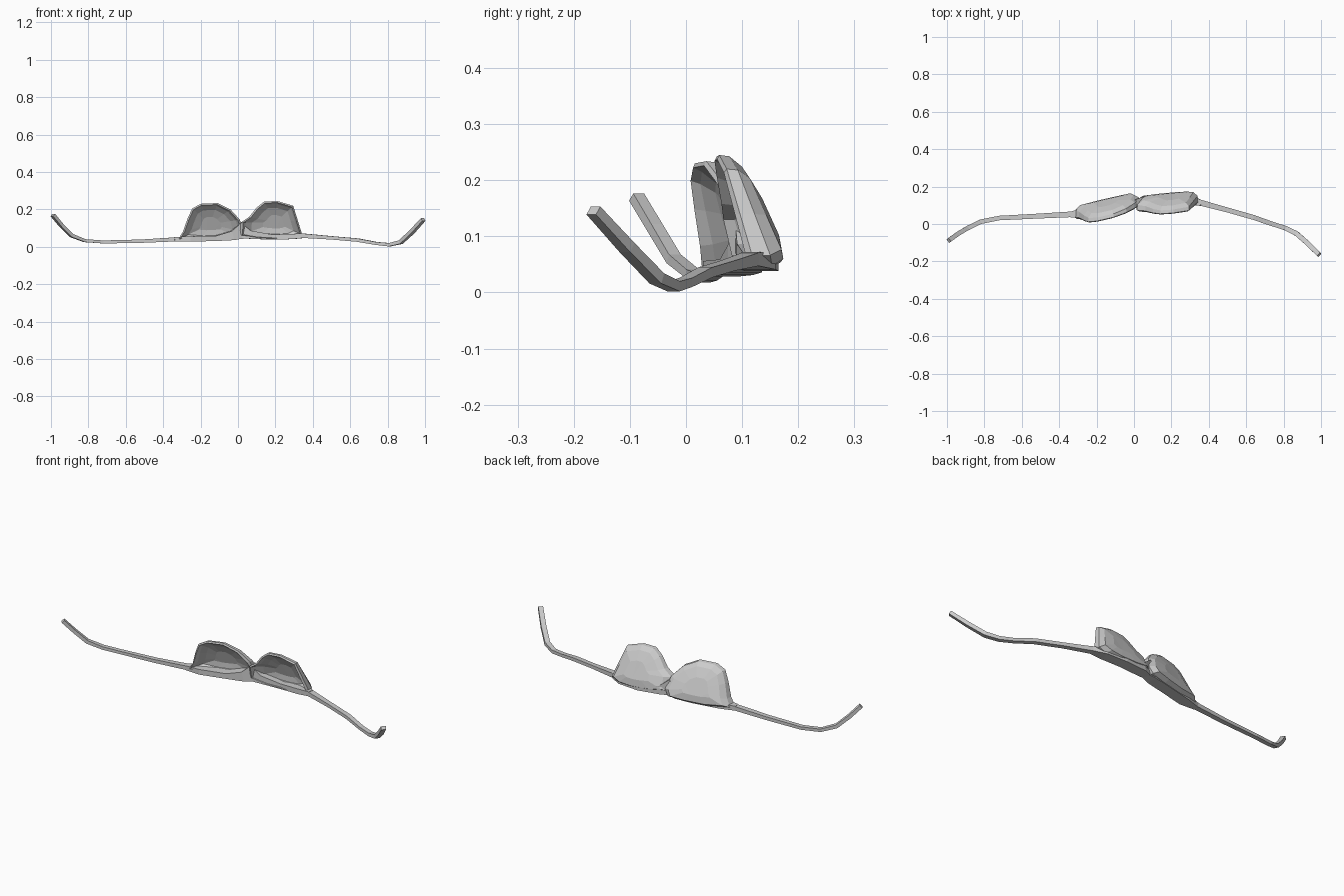
import bpy, bmesh
from mathutils import Vector


def finish(name, bm):
    bmesh.ops.recalc_face_normals(bm, faces=bm.faces)
    me = bpy.data.meshes.new(name)
    bm.to_mesh(me)
    bm.free()
    ob = bpy.data.objects.new(name, me)
    bpy.context.collection.objects.link(ob)
    return ob


def bridge(bm, a, b):
    n = len(a)
    for i in range(n):
        bm.faces.new((a[i], a[(i + 1) % n], b[(i + 1) % n], b[i]))


def ribbon(name, path):
    """Sweep a four-sided section along x, y, z, half depth, half thickness."""
    bm = bmesh.new()
    pts = [Vector(p[:3]) for p in path]
    rings = []
    for i, p in enumerate(pts):
        t = (pts[min(i + 1, len(pts) - 1)] - pts[max(i - 1, 0)]).normalized()
        side = Vector((0, 0, 1)).cross(t).normalized()
        up = t.cross(side)
        w, h = path[i][3:]
        rings.append([bm.verts.new(p + side * a * w + up * b * h)
                      for a, b in ((-1, -1), (1, -1), (1, 1), (-1, 1))])
    for a, b in zip(rings, rings[1:]):
        bridge(bm, a, b)
    bm.faces.new(rings[0])
    bm.faces.new(rings[-1])
    return finish(name, bm)


def cup(name, outline, centre, rim_y, depth, top):
    """Leaning hollow cup: rim outline in x, z, bulging towards +y."""
    bm = bmesh.new()
    cx, cz = centre

    def ring(scale, push):
        vs = []
        for x, z in outline:
            px, pz = cx + (x - cx) * scale, cz + (z - cz) * scale
            low = min(1, max(0, (top - z) / (top - 0.05)))
            low = 1 - (1 - low) * scale
            vs.append(bm.verts.new((px, rim_y(px, pz) + push * depth * (0.5 + 0.5 * low), pz)))
        return vs

    # inside hollow, rim, then outside
    layers = [(0.35, 0.72), (0.68, 0.62), (0.86, 0.3), (0.93, 0.0),
              (1.0, 0.15), (0.98, 0.6), (0.82, 0.93), (0.42, 1.0)]
    rings = [ring(*l) for l in layers]
    for a, b in zip(rings, rings[1:]):
        bridge(bm, a, b)
    bm.faces.new(rings[0])
    bm.faces.new(rings[-1])
    bmesh.ops.triangulate(bm, faces=[f for f in bm.faces if len(f.verts) > 4])
    return finish(name, bm)


# Cups
cup("left_cup",
    [(-0.32, 0.04), (-0.295, 0.08), (-0.27, 0.15), (-0.245, 0.205), (-0.20, 0.23),
     (-0.11, 0.234), (-0.04, 0.20), (0.01, 0.145), (0.03, 0.08), (0.01, 0.045),
     (-0.08, 0.035), (-0.20, 0.03)],
    (-0.15, 0.12), lambda x, z: 0.01 + 0.24 * (x + 0.2) + 0.24 * (0.23 - z), 0.075, 0.234)
cup("right_cup",
    [(0.01, 0.06), (0.015, 0.13), (0.06, 0.16), (0.10, 0.21), (0.14, 0.242),
     (0.21, 0.245), (0.295, 0.22), (0.32, 0.14), (0.343, 0.065), (0.30, 0.045),
     (0.22, 0.038), (0.10, 0.045)],
    (0.20, 0.13), lambda x, z: 0.05 + 0.08 * (x - 0.15) + 0.24 * (0.24 - z), 0.075, 0.245)

# Band under and between the cups
ribbon("under_band", [(-0.34, 0.05, 0.04, 0.015, 0.012), (-0.26, 0.06, 0.042, 0.03, 0.014),
                      (-0.12, 0.09, 0.045, 0.03, 0.014), (-0.03, 0.105, 0.06, 0.03, 0.025),
                      (0.015, 0.11, 0.085, 0.022, 0.042), (0.06, 0.12, 0.065, 0.03, 0.022),
                      (0.18, 0.135, 0.052, 0.03, 0.014), (0.29, 0.13, 0.055, 0.03, 0.014),
                      (0.36, 0.112, 0.06, 0.015, 0.012)])

# Side straps with raised ends
ribbon("left_strap", [(-0.99, -0.088, 0.17, 0.012, 0.009), (-0.945, -0.055, 0.115, 0.012, 0.009),
                      (-0.89, -0.022, 0.06, 0.012, 0.009), (-0.82, 0.012, 0.033, 0.012, 0.008),
                      (-0.72, 0.032, 0.026, 0.012, 0.008), (-0.52, 0.042, 0.03, 0.013, 0.009),
                      (-0.33, 0.052, 0.04, 0.015, 0.011)])
ribbon("right_strap", [(0.34, 0.118, 0.06, 0.016, 0.012), (0.50, 0.075, 0.048, 0.013, 0.009),
                       (0.64, 0.035, 0.036, 0.013, 0.009), (0.74, 0.0, 0.018, 0.012, 0.008),
                       (0.81, -0.022, 0.011, 0.012, 0.009), (0.87, -0.052, 0.025, 0.013, 0.01),
                       (0.93, -0.105, 0.08, 0.013, 0.01), (0.99, -0.165, 0.146, 0.012, 0.009)])
